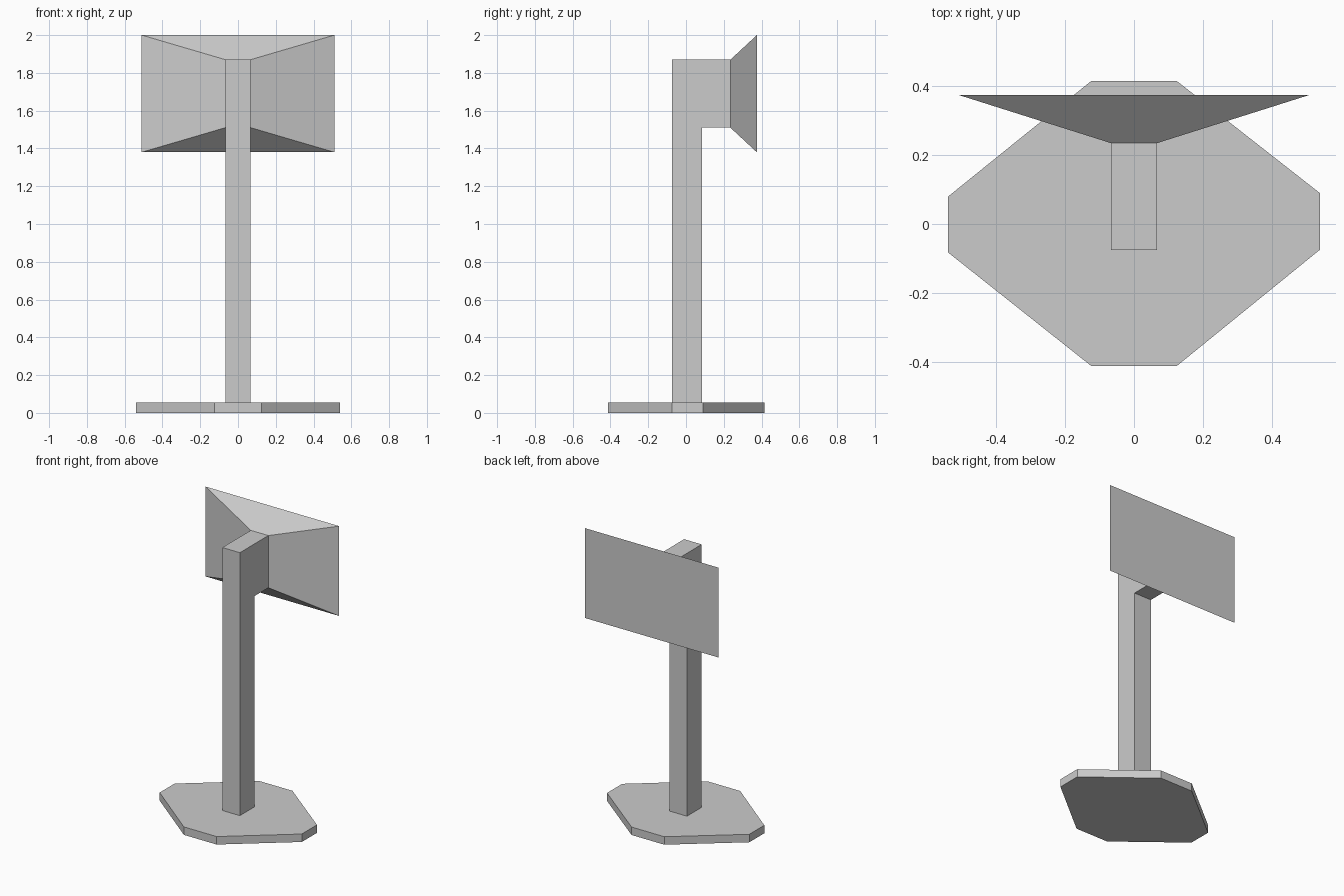
import bpy
import bmesh
from mathutils import Vector

cube = bpy.data.objects.get("Cube")
if cube:
    bpy.data.objects.remove(cube, do_unlink=True)

grey = bpy.data.materials.new("light grey")
grey.use_nodes = True
colour = (0.6, 0.6, 0.6, 1)
grey.diffuse_color = colour
grey.node_tree.nodes["Principled BSDF"].inputs["Base Color"].default_value = colour


def loft(name, start, end):
    """Solid between two matching outlines."""
    bm = bmesh.new()
    a = [bm.verts.new(p) for p in start]
    b = [bm.verts.new(p) for p in end]
    bm.faces.new(a)
    bm.faces.new(b)
    n = len(a)
    for i in range(n):
        j = (i + 1) % n
        bm.faces.new((a[i], a[j], b[j], b[i]))
    bmesh.ops.recalc_face_normals(bm, faces=bm.faces)
    mesh = bpy.data.meshes.new(name)
    bm.to_mesh(mesh)
    bm.free()
    mesh.materials.append(grey)
    obj = bpy.data.objects.new(name, mesh)
    bpy.context.collection.objects.link(obj)
    return obj


def extrude(name, outline, offset):
    return loft(name, outline, [Vector(p) + Vector(offset) for p in outline])


def rectangle(half_width, y, low, high):
    return [(-half_width, y, low), (half_width, y, low),
            (half_width, y, high), (-half_width, y, high)]


BASE_TOP = 0.055
HALF = 0.067          # half width of post and arm
FRONT, BACK = -0.075, 0.085
ARM_END, ARM_LOW, ARM_TOP = 0.235, 1.51, 1.87

# Eight-sided foot plate with very slightly skewed ends
foot = [(-0.125, -0.412), (0.125, -0.412), (0.54, -0.075), (0.54, 0.09),
        (0.125, 0.415), (-0.125, 0.415), (-0.54, 0.08), (-0.54, -0.083)]
extrude("base_plate", [(x, y, 0) for x, y in foot], (0, 0, BASE_TOP))

# Post with its backward arm, one side profile
side = [(FRONT, BASE_TOP), (BACK, BASE_TOP), (BACK, ARM_LOW),
        (ARM_END, ARM_LOW), (ARM_END, ARM_TOP), (FRONT, ARM_TOP)]
extrude("post_and_arm", [(-HALF, y, z) for y, z in side], (2 * HALF, 0, 0))

# Flared head widening toward the flat back panel
loft("flared_head", rectangle(HALF, ARM_END, ARM_LOW, ARM_TOP),
     rectangle(0.51, 0.375, 1.38, 2.0))
